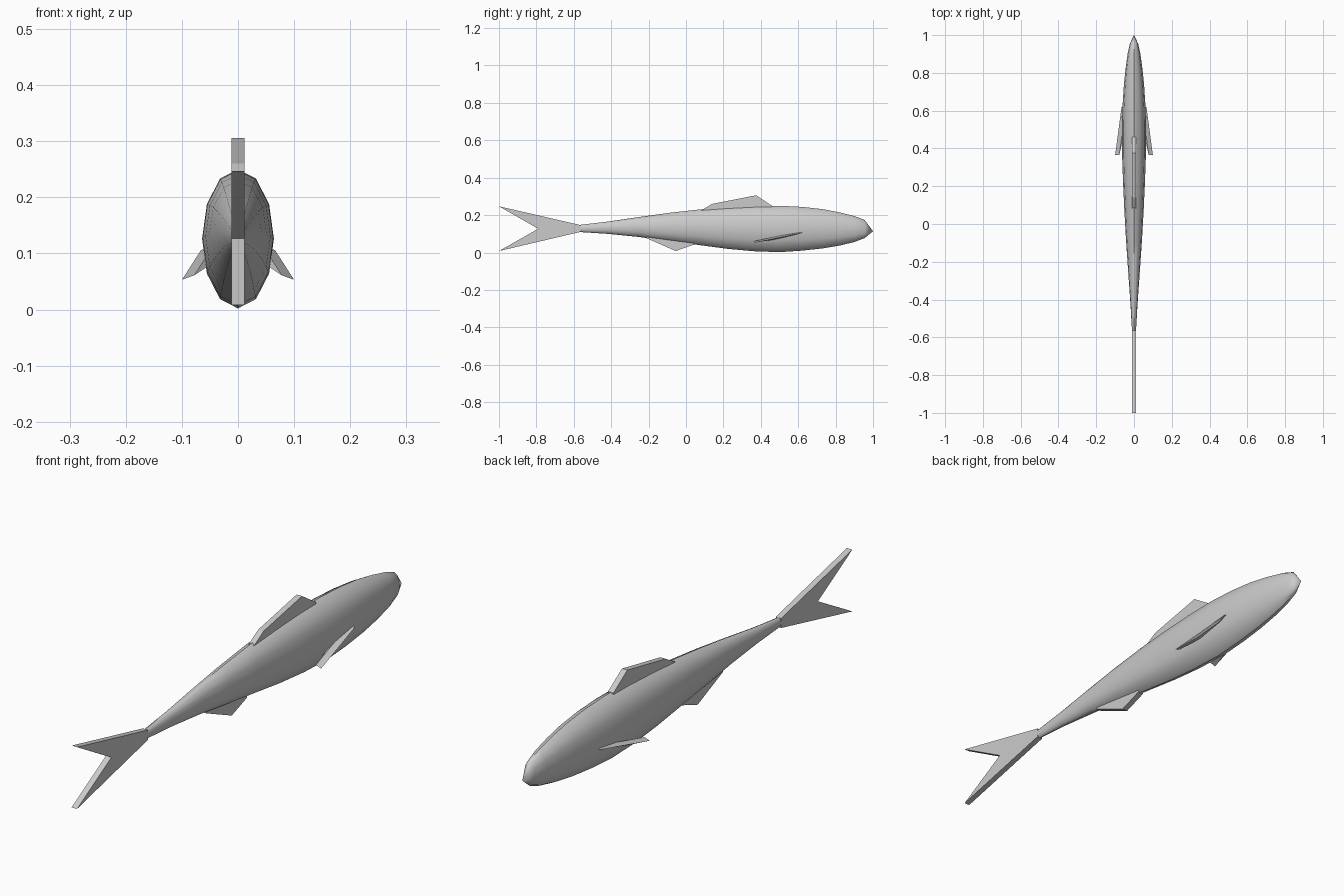
import bpy, bmesh, math
from mathutils import Vector

if "Cube" in bpy.data.objects:
    bpy.data.objects.remove(bpy.data.objects["Cube"])

grey = bpy.data.materials.new("fish grey")
grey.diffuse_color = (0.6, 0.6, 0.6, 1)
grey.use_nodes = True
grey.node_tree.nodes["Principled BSDF"].inputs["Base Color"].default_value = grey.diffuse_color


def finish(name, bm):
    bmesh.ops.recalc_face_normals(bm, faces=bm.faces)
    mesh = bpy.data.meshes.new(name)
    bm.to_mesh(mesh)
    bm.free()
    mesh.materials.append(grey)
    obj = bpy.data.objects.new(name, mesh)
    bpy.context.collection.objects.link(obj)
    return obj


def slab(name, points, offset):
    """Prism through a flat outline, thickened both ways along offset."""
    bm = bmesh.new()
    off = Vector(offset)
    a = [bm.verts.new(Vector(p) - off) for p in points]
    b = [bm.verts.new(Vector(p) + off) for p in points]
    n = len(points)
    bm.faces.new(a)
    bm.faces.new(b[::-1])
    for i in range(n):
        j = (i + 1) % n
        bm.faces.new((a[i], a[j], b[j], b[i]))
    return finish(name, bm)


def upright_fin(name, outline):
    return slab(name, [(0, y, z) for y, z in outline], (0.0115, 0, 0))


# Body: twelve-sided oval rings (y, bottom, top, half width)
stations = [
    (-0.575, 0.110, 0.147, 0.010), (-0.42, 0.100, 0.165, 0.019),
    (-0.25, 0.083, 0.190, 0.031), (-0.09, 0.061, 0.212, 0.042),
    (0.07, 0.040, 0.230, 0.051), (0.22, 0.020, 0.241, 0.058),
    (0.36, 0.007, 0.248, 0.063), (0.50, 0.002, 0.250, 0.064),
    (0.62, 0.010, 0.244, 0.061), (0.73, 0.022, 0.232, 0.054),
    (0.82, 0.037, 0.215, 0.045), (0.90, 0.056, 0.195, 0.034),
    (0.955, 0.077, 0.174, 0.022),
]
bm = bmesh.new()
rings = []
for y, low, high, half in stations:
    mid, rad = (low + high) / 2, (high - low) / 2
    rings.append([bm.verts.new((half * math.sin(k * math.pi / 6), y,
                                mid + rad * math.cos(k * math.pi / 6)))
                  for k in range(12)])
for r, s in zip(rings, rings[1:]):
    for k in range(12):
        j = (k + 1) % 12
        bm.faces.new((r[k], r[j], s[j], s[k]))
bm.faces.new(rings[0])
nose = bm.verts.new((0, 1.0, 0.114))
for k in range(12):
    bm.faces.new((rings[-1][k], rings[-1][(k + 1) % 12], nose))
body = finish("body", bm)
bpy.context.view_layer.objects.active = body
body.select_set(True)
bpy.ops.object.shade_smooth_by_angle(angle=math.radians(50))

# Fins along the middle
upright_fin("tail_fin", [(-0.565, 0.147), (-1.0, 0.247), (-0.79, 0.127),
                         (-1.0, 0.008), (-0.565, 0.110)])
upright_fin("back_fin", [(0.08, 0.225), (0.14, 0.260), (0.375, 0.306),
                         (0.46, 0.250), (0.46, 0.20), (0.08, 0.19)])
upright_fin("belly_fin", [(-0.21, 0.076), (-0.055, 0.008), (0.04, 0.042),
                          (0.04, 0.09), (-0.21, 0.11)])

# Side fins, swept back and down
for side, label in ((1, "right"), (-1, "left")):
    slab(label + "_side_fin",
         [(side * x, y, z) for x, y, z in ((0.055, 0.62, 0.110),
                                          (0.089, 0.365, 0.057),
                                          (0.065, 0.47, 0.073),
                                          (0.050, 0.58, 0.098))],
         (side * 0.011, 0, -0.004))
